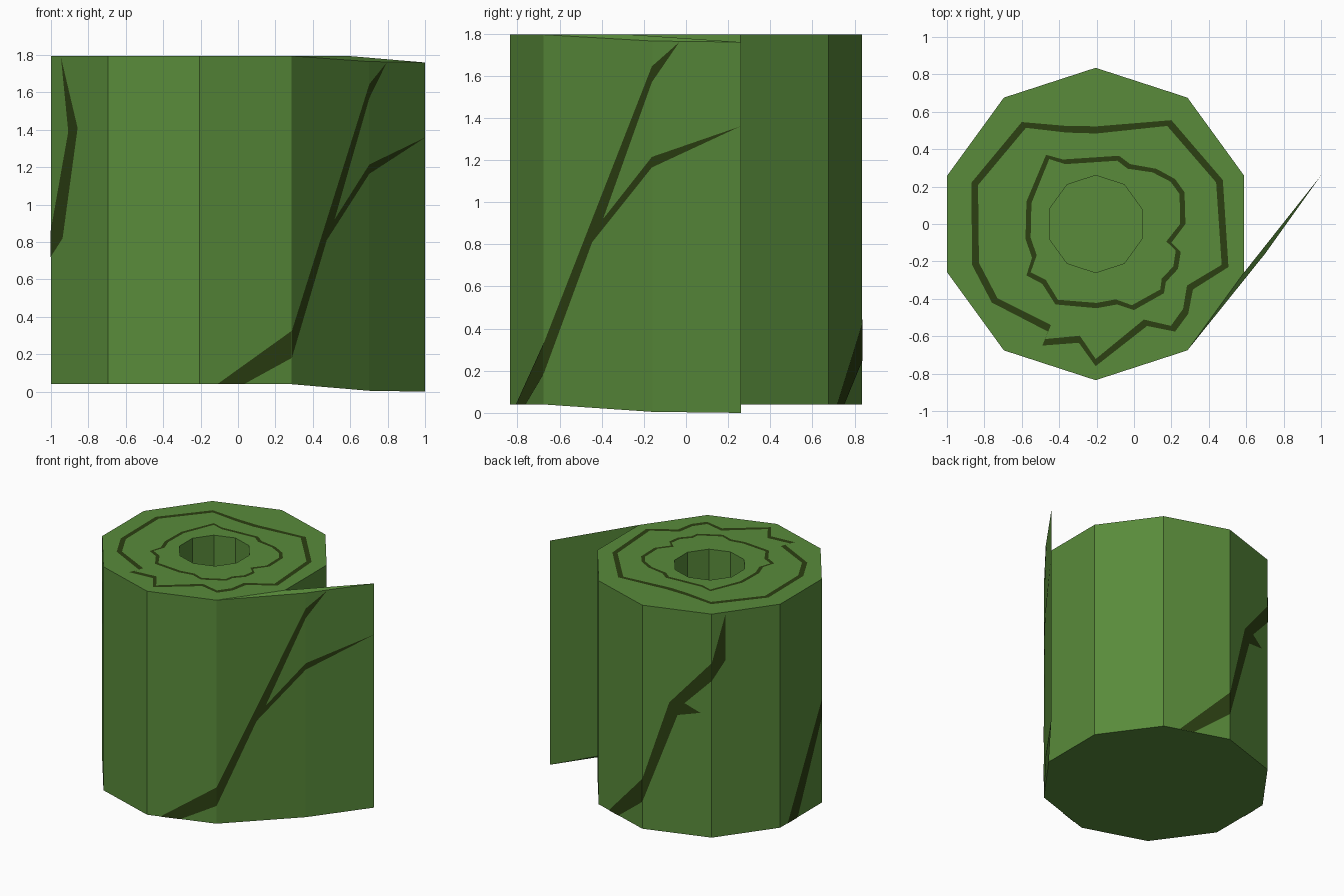
import bpy, bmesh, math
from mathutils import Vector

if "Cube" in bpy.data.objects:
    bpy.data.objects.remove(bpy.data.objects["Cube"])

CX, R, HOLE = -0.205, 0.835, 0.26
Z0, Z1 = 0.04, 1.795
LIFT = 0.003


def material(name, color):
    m = bpy.data.materials.new(name)
    m.diffuse_color = (*color, 1)
    m.use_nodes = True
    m.node_tree.nodes["Principled BSDF"].inputs["Base Color"].default_value = m.diffuse_color
    return m


GREEN = material("leaf_green", (0.10, 0.26, 0.043))
DARK = material("dark_vein", (0.025, 0.05, 0.006))


def finish(bm, name, mat):
    me = bpy.data.meshes.new(name)
    bm.to_mesh(me)
    bm.free()
    me.materials.append(mat)
    ob = bpy.data.objects.new(name, me)
    bpy.context.collection.objects.link(ob)
    return ob


def corner(deg, r=R):
    a = math.radians(deg)
    return Vector((CX + r * math.cos(a), r * math.sin(a)))


def bridge(bm, a, b):
    n = len(a)
    for i in range(n):
        bm.faces.new((a[i], a[(i + 1) % n], b[(i + 1) % n], b[i]))


# ten-sided roll with a deep centre hole and a closed base
bm = bmesh.new()
rings = [[bm.verts.new((*corner(18 + 36 * k, r), z)) for k in range(10)]
         for r, z in ((R, Z0), (R, Z1), (HOLE, Z1), (HOLE, Z0 + 0.02))]
for lower, upper in zip(rings, rings[1:]):
    bridge(bm, lower, upper)
bm.faces.new(rings[0][::-1])
bm.faces.new(rings[-1])
finish(bm, "roll", GREEN)

# loose end of the sheet: a thin wedge unrolling from the side
start, bend, tip, back = corner(306), Vector((0.70, -0.16)), Vector((1.0, 0.26)), corner(342)
bm = bmesh.new()
low = [bm.verts.new((*p, z)) for p, z in ((start, Z0), (bend, 0.005), (tip, 0.0), (back, Z0))]
top = [bm.verts.new((*p, z)) for p, z in ((start, Z1), (bend, 1.765), (tip, 1.76), (back, Z1))]
bridge(bm, low, top)
bm.faces.new(top)
bm.faces.new(low[::-1])
finish(bm, "loose_end", GREEN)


# veins: polygons of (fraction along wall, height) laid on the flat walls
def vein(name, pieces):
    bm = bmesh.new()
    for a, b, poly in pieces:
        d = b - a
        out = Vector((d.y, -d.x, 0)).normalized()
        pts = [Vector((*(a + d * u), z)) + out * LIFT for u, z in poly]
        f = bm.faces.new([bm.verts.new(p) for p in pts])
        f.normal_update()
        if f.normal.dot(out) < 0:
            f.normal_flip()
    finish(bm, name, DARK)


def wall(deg):
    return corner(deg), corner(deg + 36)


# forked vein across the front and the loose end
vein("front_vein", [
    (*wall(270), [(.19, Z0), (.48, Z0), (1, .18), (1, .325)]),
    (start, bend, [(0, .18), (.45, .81), (1, 1.165), (1, 1.215), (.55, .92),
                   (1, 1.57), (1, 1.645), (0, .325)]),
    (bend, tip, [(0, 1.57), (.31, 1.76), (0, 1.645)]),
    (bend, tip, [(0, 1.165), (1, 1.36), (0, 1.215)]),
])
# vein with a short spur on the back
vein("back_vein", [
    (*wall(54), [(.24, Z0), (.46, Z0), (1, .25), (1, .43)]),
    (*wall(90), [(0, .25), (.51, .97), (.84, 1.01), (.61, 1.07), (1, 1.27),
                 (1, 1.41), (.39, 1.06), (0, .43)]),
    (*wall(126), [(0, 1.27), (.2, 1.42), (.2, 1.78), (0, 1.41)]),
])
# vein on the left side
vein("left_vein", [
    (*wall(162), [(.17, Z0), (.41, Z0), (1, .72), (1, .86)]),
    (*wall(198), [(0, .72), (.21, .82), (.475, 1.41), (.18, 1.79), (.31, 1.39), (0, .86)]),
])


# jagged growth rings on the top
def top_ring(name, pts, width):
    bm = bmesh.new()
    c = Vector((CX, 0))
    outer, inner = [], []
    for p in map(Vector, pts):
        q = p - (p - c).normalized() * width
        outer.append(bm.verts.new((*p, Z1 + LIFT)))
        inner.append(bm.verts.new((*q, Z1 + LIFT)))
    bridge(bm, outer, inner)
    for f in bm.faces:
        f.normal_update()
        if f.normal.z < 0:
            f.normal_flip()
    finish(bm, name, DARK)


top_ring("outer_ring", [
    (-.60, .545), (-.37, .525), (-.20, .522), (.20, .555), (.475, .235), (.505, -.23),
    (.315, -.35), (.29, -.48), (.22, -.575), (.07, -.545), (-.205, -.76), (-.295, -.635),
    (-.49, -.65), (-.46, -.575), (-.76, -.42), (-.865, -.22), (-.87, .22)][::-1], .038)
top_ring("inner_ring", [
    (-.47, .37), (-.38, .345), (-.08, .365), (-.02, .32), (.12, .295), (.22, .24),
    (.27, .17), (.275, 0), (.20, -.10), (.25, -.15), (.235, -.24), (.17, -.31),
    (.16, -.37), (0, -.46), (-.09, -.43), (-.20, -.45), (-.42, -.43), (-.49, -.32),
    (-.575, -.275), (-.545, -.18), (-.58, -.08), (-.575, .12)][::-1], .028)
